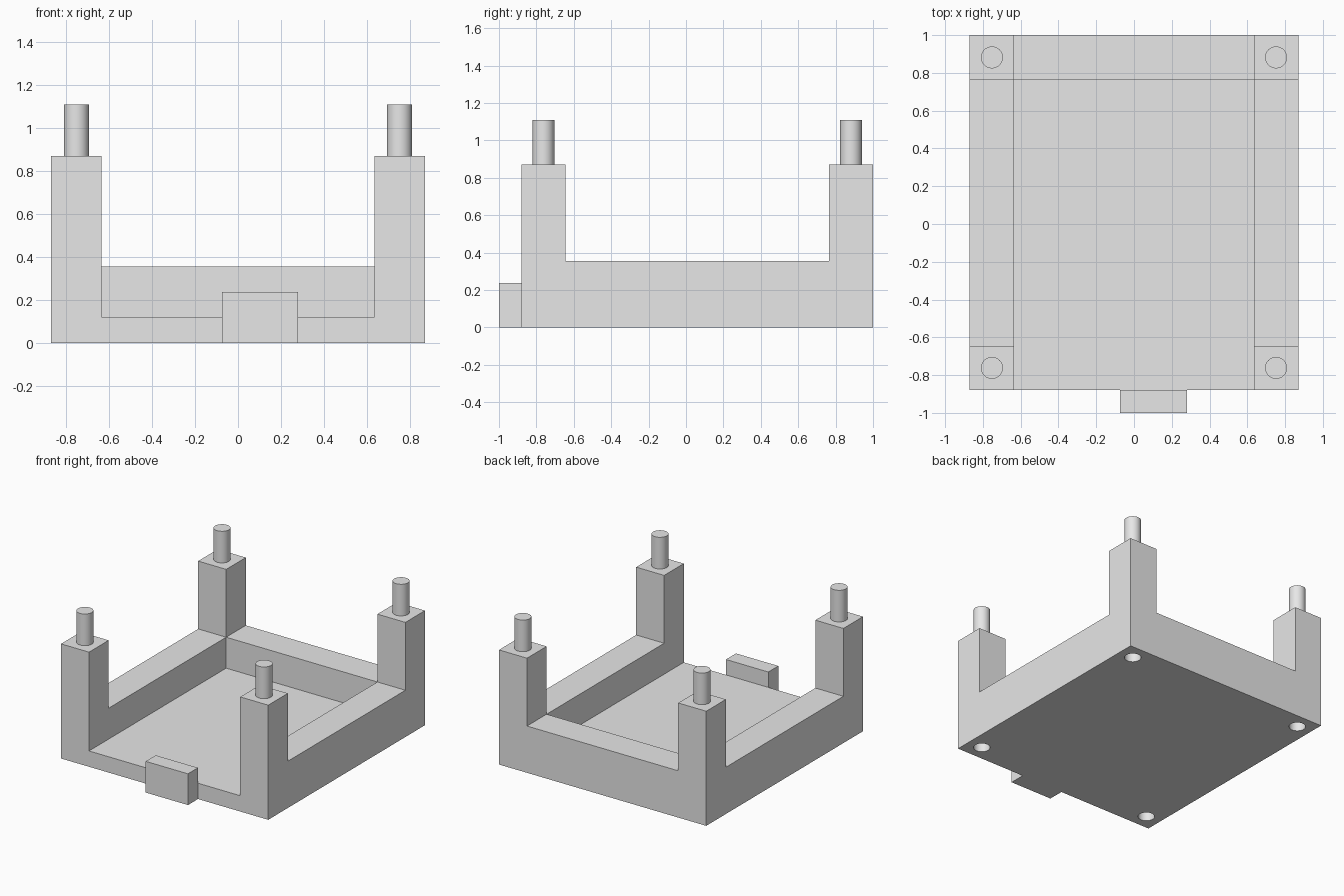
import bpy
import math

cube = bpy.data.objects.get("Cube")
if cube:
    bpy.data.objects.remove(cube, do_unlink=True)

# Main dimensions
HALF_X, FRONT, BACK = 0.87, -0.88, 1.0
INNER_X, INNER_BACK, POST_BACK = 0.635, 0.765, -0.645
FLOOR, WALL, POST, PEG_TOP = 0.12, 0.355, 0.87, 1.11
PEG_X, PEG_Y, PEG_R = 0.752, (-0.762, 0.882), 0.058

grey = bpy.data.materials.new("light grey")
grey.use_nodes = True
colour = (0.8, 0.8, 0.8, 1)
grey.diffuse_color = colour
grey.node_tree.nodes["Principled BSDF"].inputs["Base Color"].default_value = colour


def box(name, low, high):
    mid = [(a + b) / 2 for a, b in zip(low, high)]
    bpy.ops.mesh.primitive_cube_add(size=1, location=mid)
    ob = bpy.context.object
    ob.name = name
    ob.scale = [b - a for a, b in zip(low, high)]
    bpy.ops.object.transform_apply(location=True, rotation=True, scale=True)
    ob.data.materials.append(grey)
    return ob


def cylinder(name, x, y, low, high, radius):
    bpy.ops.mesh.primitive_cylinder_add(vertices=48, radius=radius, depth=high - low,
                                        location=(x, y, (low + high) / 2))
    ob = bpy.context.object
    ob.name = name
    bpy.ops.object.shade_smooth_by_angle(angle=math.radians(30))
    ob.data.materials.append(grey)
    return ob


def cut(target, cutter):
    cutter.hide_render = True
    bpy.context.view_layer.objects.active = target
    mod = target.modifiers.new("cut", "BOOLEAN")
    mod.operation = "DIFFERENCE"
    mod.solver = "EXACT"
    mod.object = cutter
    bpy.ops.object.modifier_apply(modifier=mod.name)
    bpy.data.objects.remove(cutter, do_unlink=True)


# Tray: solid block with the open-front cavity and the gaps between posts removed
tray = box("tray_with_posts", (-HALF_X, FRONT, 0), (HALF_X, BACK, POST))
cut(tray, box("cavity_cutter", (-INNER_X, -2, FLOOR), (INNER_X, INNER_BACK, 2)))
cut(tray, box("side_gap_cutter", (-2, POST_BACK, WALL), (2, INNER_BACK, 2)))
cut(tray, box("back_gap_cutter", (-INNER_X, 0, WALL), (INNER_X, 2, 2)))

# Pegs on the posts, and matching stacking sockets underneath
for side, x in (("right", -PEG_X), ("left", PEG_X)):
    for end, y in zip(("front", "back"), PEG_Y):
        cut(tray, cylinder("socket_cutter", x, y, -0.1, PEG_TOP - POST, PEG_R))
        cylinder(f"{end}_{side}_peg", x, y, POST, PEG_TOP, PEG_R)

# Pull tab on the front edge, slightly off centre
box("front_tab", (-0.075, -1, 0), (0.28, FRONT, 0.237))

# Keep sharp flat faces on the block and round socket walls
bpy.ops.object.select_all(action="DESELECT")
tray.select_set(True)
bpy.context.view_layer.objects.active = tray
bpy.ops.object.shade_smooth_by_angle(angle=math.radians(30))
